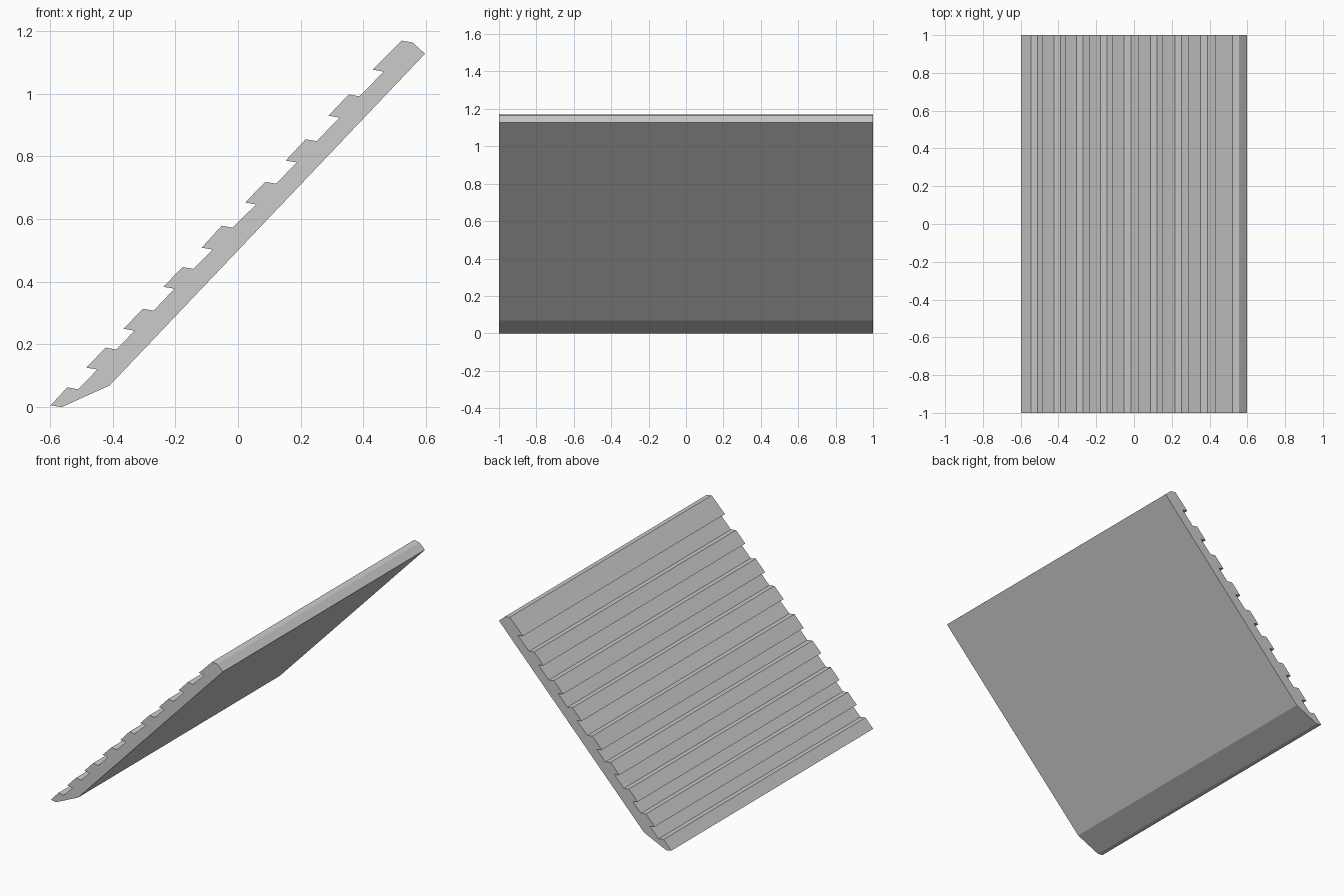
import bpy, bmesh

if "Cube" in bpy.data.objects:
    bpy.data.objects.remove(bpy.data.objects["Cube"])

# Overlapping slats, lowest first: nose x, nose z, run to crest, rise to crest
SLATS = [
    (-0.598, 0.006, 0.053, 0.057),
    (-0.484, 0.126, 0.061, 0.064),
    (-0.365, 0.250, 0.061, 0.064),
    (-0.238, 0.384, 0.061, 0.063),
    (-0.116, 0.509, 0.064, 0.070),
    (0.023, 0.653, 0.064, 0.066),
    (0.152, 0.787, 0.064, 0.068),
    (0.289, 0.930, 0.064, 0.068),
    (0.430, 1.077, 0.092, 0.093),
]
LIP = (0.035, -0.006)  # slat thickness offset, nose underside and crest edge


def slat_outline(x, z, run, rise):
    """Underside, nose, crest and crest edge of one slat."""
    cx, cz = x + run, z + rise
    return [(x + LIP[0], z + LIP[1]), (x, z), (cx, cz), (cx + LIP[0], cz + LIP[1])]


def extrude_profile(name, profile, half_width):
    bm = bmesh.new()
    face = bm.faces.new([bm.verts.new((x, -half_width, z)) for x, z in profile])
    result = bmesh.ops.extrude_face_region(bm, geom=[face])
    moved = [v for v in result["geom"] if isinstance(v, bmesh.types.BMVert)]
    bmesh.ops.translate(bm, verts=moved, vec=(0, 2 * half_width, 0))
    bmesh.ops.recalc_face_normals(bm, faces=bm.faces)
    mesh = bpy.data.meshes.new(name)
    bm.to_mesh(mesh)
    bm.free()
    obj = bpy.data.objects.new(name, mesh)
    bpy.context.collection.objects.link(obj)
    return obj


# Stepped upper side, then the flat sloping underside with its bevelled foot
profile = [p for slat in SLATS for p in slat_outline(*slat)]
profile += [(0.597, 1.128), (-0.41, 0.069)]
extrude_profile("slatted_roof_panel", profile, 1.0)
